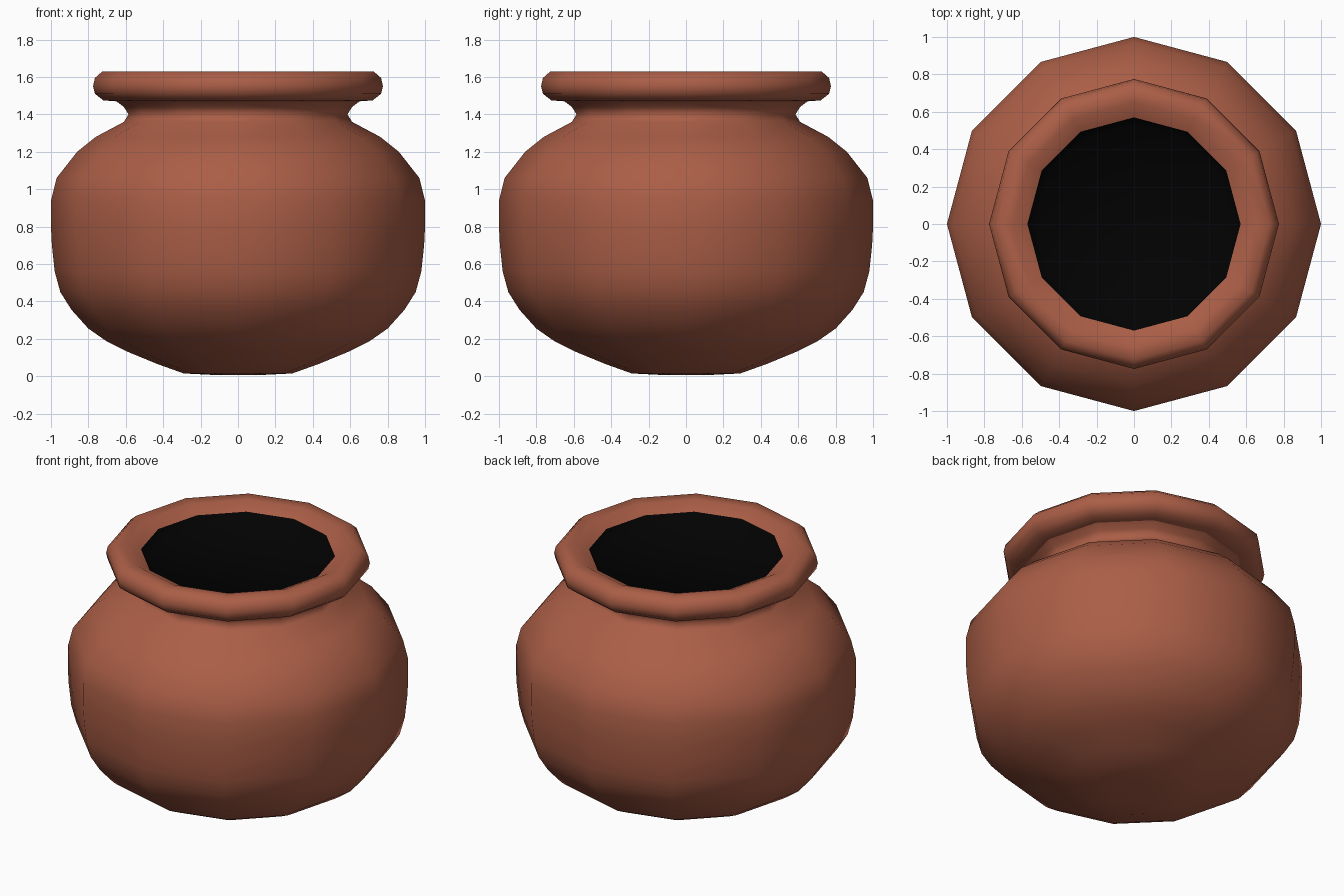
import bpy, bmesh, math

if "Cube" in bpy.data.objects:
    bpy.data.objects.remove(bpy.data.objects["Cube"])

SIDES = 12


def material(name, rgb):
    m = bpy.data.materials.new(name)
    m.diffuse_color = (*rgb, 1)
    m.use_nodes = True
    m.node_tree.nodes["Principled BSDF"].inputs["Base Color"].default_value = m.diffuse_color
    return m


clay = material("terracotta clay", (0.405, 0.112, 0.062))
black = material("black interior", (0.0005, 0.0005, 0.0005))


def lathe(name, profile, mat, cap_start=False, cap_end=False):
    """Spin a (radius, z) profile around z with few sides, smooth shaded."""
    bm = bmesh.new()
    rings = []
    for r, z in profile:
        rings.append([bm.verts.new((r * math.cos(2 * math.pi * i / SIDES),
                                    r * math.sin(2 * math.pi * i / SIDES), z))
                      for i in range(SIDES)])
    for a, b in zip(rings, rings[1:]):
        for i in range(SIDES):
            j = (i + 1) % SIDES
            bm.faces.new((a[i], a[j], b[j], b[i]))
    if cap_start:
        bm.faces.new(rings[0][::-1])
    if cap_end:
        bm.faces.new(rings[-1])
    for f in bm.faces:
        f.smooth = True
    me = bpy.data.meshes.new(name)
    bm.to_mesh(me)
    bm.free()
    me.materials.append(mat)
    ob = bpy.data.objects.new(name, me)
    bpy.context.collection.objects.link(ob)
    return ob


# round belly up to the narrow neck
lathe("pot_body", [(0.15, 0.008), (0.29, 0.015), (0.43, 0.065), (0.60, 0.135),
                   (0.70, 0.185), (0.80, 0.255), (0.89, 0.355), (0.95, 0.45),
                   (0.98, 0.56), (0.995, 0.70), (1.0, 0.80), (1.0, 0.94),
                   (0.97, 1.06), (0.86, 1.20), (0.76, 1.28), (0.61, 1.36),
                   (0.585, 1.40), (0.61, 1.44), (0.65, 1.47)], clay, cap_start=True)

# rolled lip, sloping down into the mouth
lathe("rim", [(0.65, 1.47), (0.72, 1.475), (0.765, 1.51), (0.775, 1.55),
              (0.765, 1.595), (0.725, 1.63), (0.65, 1.625), (0.57, 1.585)], clay)

# dark shallow floor of the mouth
lathe("mouth_interior", [(0.57, 1.585), (0.53, 1.535)],
      black, cap_end=True)
